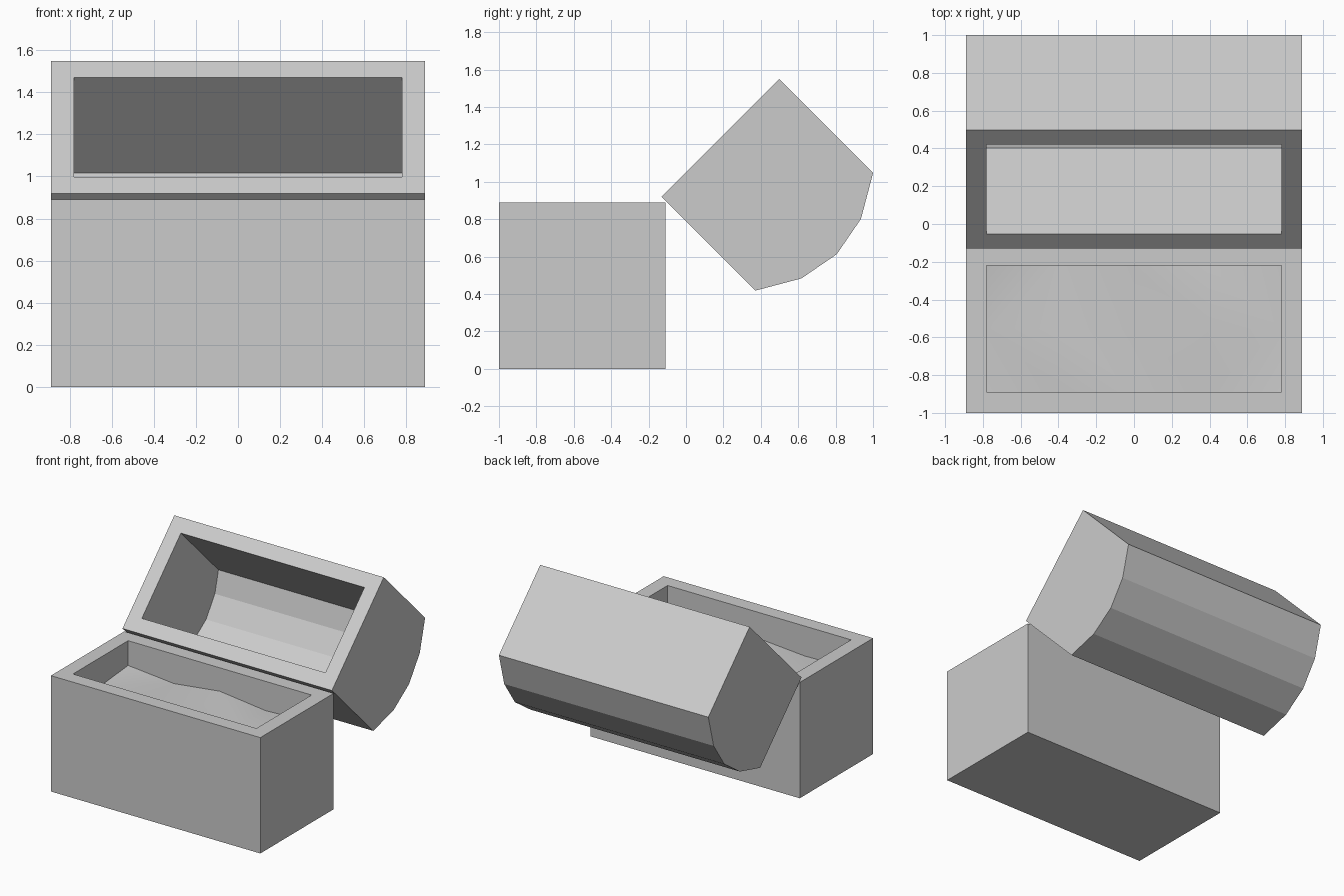
import bpy, bmesh, math

if "Cube" in bpy.data.objects:
    bpy.data.objects.remove(bpy.data.objects["Cube"])

X_OUT, X_IN = 0.89, 0.78


def make_object(name, bm):
    bmesh.ops.recalc_face_normals(bm, faces=bm.faces[:])
    mesh = bpy.data.meshes.new(name)
    bm.to_mesh(mesh)
    bm.free()
    ob = bpy.data.objects.new(name, mesh)
    bpy.context.collection.objects.link(ob)
    return ob


def hollow_prism(name, outer, inner):
    """Open box from two open (y, z) profiles running rim to rim."""
    bm = bmesh.new()

    def ring(profile, x):
        return [bm.verts.new((x, y, z)) for y, z in profile]

    ol, orr = ring(outer, -X_OUT), ring(outer, X_OUT)
    il, ir = ring(inner, -X_IN), ring(inner, X_IN)
    for left, right in ((ol, orr), (il, ir)):
        bm.faces.new(left)
        bm.faces.new(right)
        for i in range(len(left) - 1):
            bm.faces.new((left[i], left[i + 1], right[i + 1], right[i]))
    # flat rim around the opening
    for k in (0, -1):
        bm.faces.new((ol[k], orr[k], ir[k], il[k]))
    for o, i in ((ol, il), (orr, ir)):
        bm.faces.new((o[0], o[-1], i[-1], i[0]))
    return make_object(name, bm)


# chest body
hollow_prism(
    "chest_base",
    [(-1, 0.89), (-1, 0), (-0.11, 0), (-0.11, 0.89)],
    [(-0.89, 0.89), (-0.89, 0.62), (-0.22, 0.62), (-0.22, 0.89)],
)


# vaulted lid, tipped open 135 degrees about its back edge
def tilt(profile):
    c = math.sqrt(0.5)
    return [(-0.131 + c * (u + v), 0.92 + c * (u - v)) for u, v in profile]


hollow_prism(
    "chest_lid",
    tilt([(0, 0), (0, 0.71), (0.22, 0.838), (0.445, 0.88),
          (0.67, 0.838), (0.89, 0.71), (0.89, 0)]),
    tilt([(0.11, 0), (0.11, 0.645), (0.259, 0.733), (0.445, 0.768),
          (0.631, 0.733), (0.78, 0.645), (0.78, 0)]),
)

# uneven heap filling the chest, rows from front to back
heights = [
    [0.67, 0.66, 0.69, 0.67, 0.68],
    [0.67, 0.69, 0.68, 0.70, 0.67],
    [0.70, 0.665, 0.71, 0.665, 0.68],
]
bm = bmesh.new()
rows = [[bm.verts.new((-X_IN + 0.39 * i, -0.89 + 0.335 * j, z))
         for i, z in enumerate(row)] for j, row in enumerate(heights)]
for a, b in zip(rows, rows[1:]):
    for i in range(4):
        bm.faces.new((a[i], a[i + 1], b[i + 1], b[i])).smooth = True
bmesh.ops.triangulate(bm, faces=bm.faces[:])
bm.normal_update()
heap = make_object("treasure_heap", bm)
if heap.data.polygons[0].normal.z < 0:
    heap.data.flip_normals()
